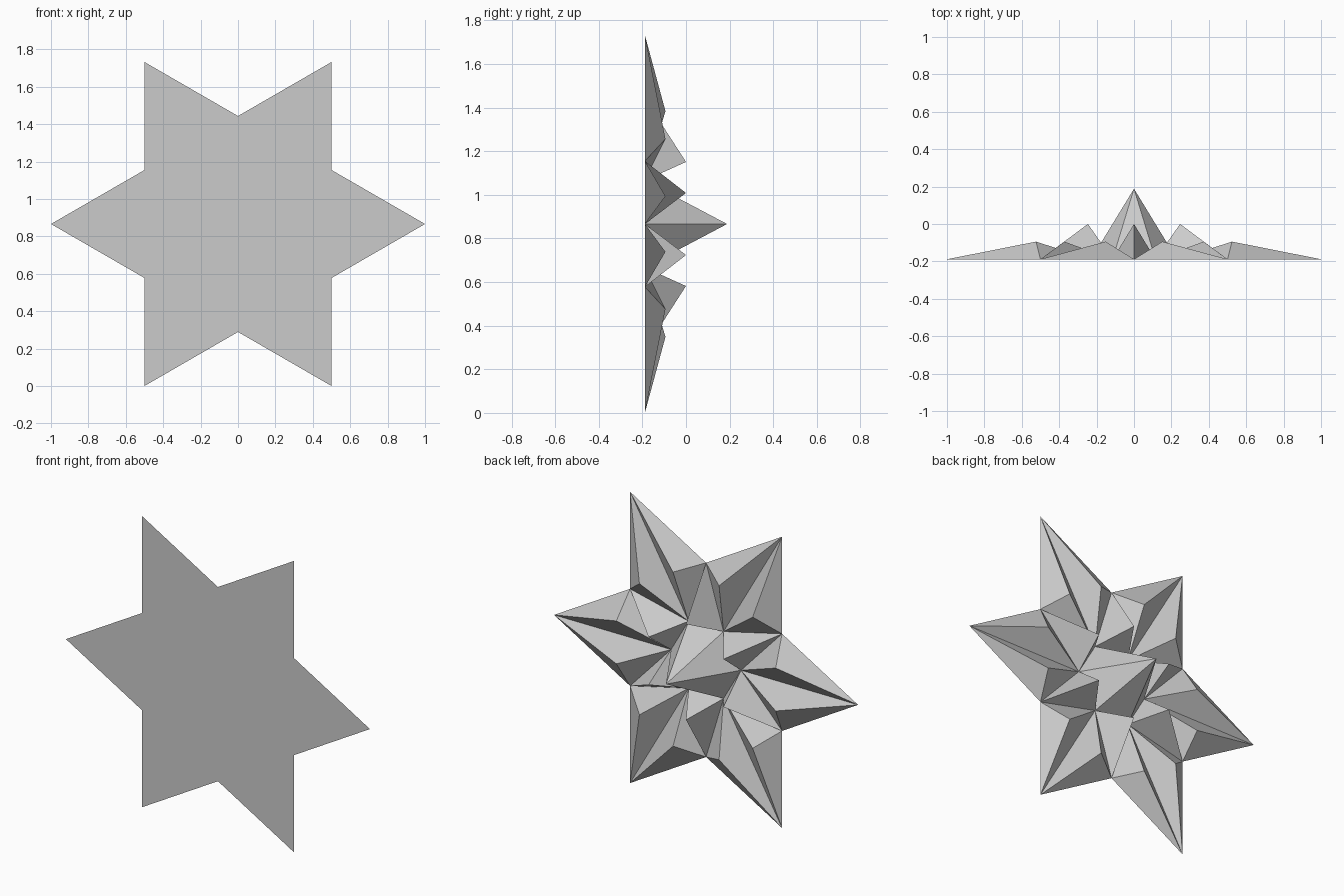
import bpy
from math import sin, cos, radians, sqrt
from mathutils import Vector

cube = bpy.data.objects.get("Cube")
if cube:
    bpy.data.objects.remove(cube, do_unlink=True)

HEIGHT = 0.377                      # tallest spike
PLATE_Y = -HEIGHT / 2               # flat front of the star
CENTRE_Z = sqrt(3) / 2
TIP, NOTCH, VALLEY = 1.0, 1 / sqrt(3), 0.23   # radii

grey = bpy.data.materials.new("light_grey")
grey.use_nodes = True
grey.diffuse_color = (0.6, 0.6, 0.6, 1)
grey.node_tree.nodes["Principled BSDF"].inputs["Base Color"].default_value = (0.6, 0.6, 0.6, 1)


def polar(radius, degrees):
    a = radians(degrees)
    return Vector((radius * cos(a), radius * sin(a)))


def place(p, height=0.0):
    return (p.x, PLATE_Y + height, CENTRE_Z + p.y)


def make_object(name, verts, faces):
    mesh = bpy.data.meshes.new(name)
    mesh.from_pydata(verts, [], faces)
    mesh.materials.append(grey)
    mesh.update()
    obj = bpy.data.objects.new(name, mesh)
    bpy.context.collection.objects.link(obj)
    return obj


def incentre(a, b, c):
    la, lb, lc = (b - c).length, (c - a).length, (a - b).length
    return (a * la + b * lb + c * lc) / (la + lb + lc)


def make_spikes(name, bases, height):
    """Raise one pyramid on each base; bases run counter-clockwise from the front."""
    verts, faces = [], []
    for base in bases:
        apex = incentre(*base) if len(base) == 3 else Vector((0, 0))
        start, n = len(verts), len(base)
        verts += [place(p) for p in base] + [place(apex, height)]
        faces += [(start + (i + 1) % n, start + i, start + n) for i in range(n)]
    return make_object(name, verts, faces)


angles = range(0, 360, 60)
tips = [polar(TIP, a) for a in angles]
notches = [polar(NOTCH, a + 30) for a in angles]
valleys = [polar(VALLEY, a) for a in angles]

# Flat six-pointed front
outline = [place(p) for pair in zip(tips, notches) for p in pair]
make_object("star_plate", outline, [tuple(range(len(outline)))])

# Tall hexagonal spike in the middle
make_spikes("centre_spike", [valleys], HEIGHT)

# Ring of medium spikes reaching out to the notches
make_spikes("ring_spikes",
            [(valleys[i], notches[i], valleys[(i + 1) % 6]) for i in range(6)],
            HEIGHT / 2)

# Paired low spikes covering each star point
halves = []
for i in range(6):
    halves.append((valleys[i], tips[i], notches[i]))
    halves.append((valleys[i], notches[i - 1], tips[i]))
make_spikes("point_spikes", halves, HEIGHT / 4)
